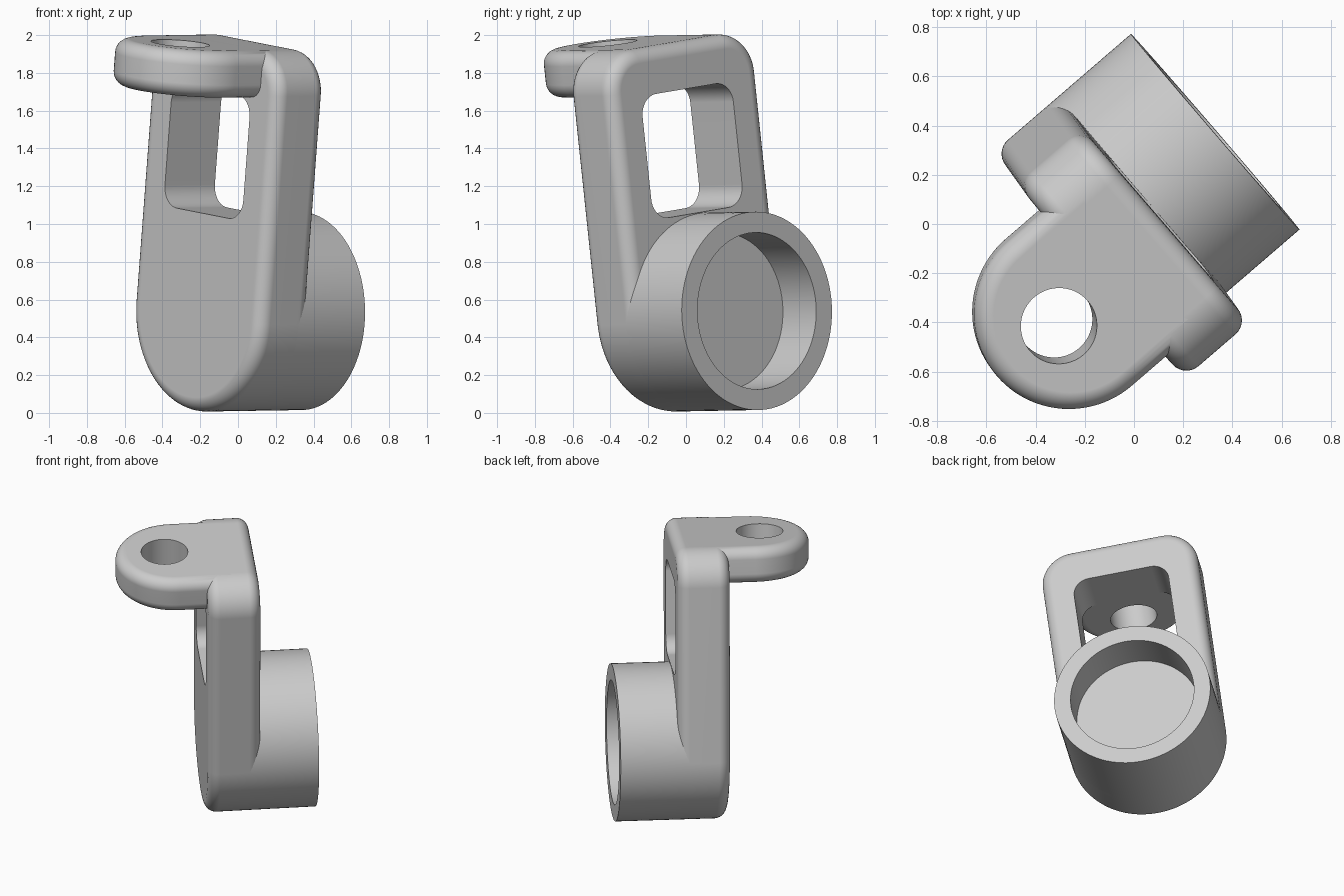
import bpy, bmesh
from math import cos, sin, radians
from mathutils import Matrix, Vector

cube = bpy.data.objects.get("Cube")
if cube:
    bpy.data.objects.remove(cube, do_unlink=True)

# Single grey material
grey = bpy.data.materials.new("plain grey")
grey.use_nodes = True
grey.diffuse_color = (0.6, 0.6, 0.6, 1)
grey.node_tree.nodes["Principled BSDF"].inputs["Base Color"].default_value = grey.diffuse_color

# Tilted frame: u across the plate, a along the cup axis, v up the plate
v = Vector((0.075, -0.105, 1)).normalized()
a = Vector((0.757, 0.652, 0.012))
a = (a - v * a.dot(v)).normalized()
u = a.cross(v)
FRAME = Matrix.Translation((0.33, 0.375, 0.54)) @ Matrix((u, a, v)).transposed().to_4x4()

R = 0.525
BACK, FRONT = -0.386, -0.735
TOP, UNDER = 1.44, 1.19
FILLET = 0.075


def arc(cx, cy, r, start, end, steps):
    angles = [radians(start + (end - start) * i / steps) for i in range(steps + 1)]
    return [Vector((cx + r * cos(t), cy + r * sin(t))) for t in angles]


def circle(cx, cy, r):
    return arc(cx, cy, r, 0, 360, 96)[:-1]


def rounded_box(half, low, high, r):
    pts = []
    for i, (x, y) in enumerate(((half - r, high - r), (r - half, high - r),
                                (r - half, low + r), (half - r, low + r))):
        pts += arc(x, y, r, 90 * i, 90 * i + 90, 10)
    return pts


def inset(outline, d):
    """Move a counter-clockwise outline inward by d, with mitred corners."""
    result = []
    for i, p in enumerate(outline):
        before = (p - outline[i - 1]).normalized()
        after = (outline[(i + 1) % len(outline)] - p).normalized()
        n1, n2 = Vector((-before.y, before.x)), Vector((-after.y, after.x))
        result.append(p + (n1 + n2) * d / (1 + n1.dot(n2)))
    return result


def prism(name, outline, axis, low, high, fillet=0):
    """Stack outlines along local y or z, rounding both cap edges."""
    steps = 7
    layers = [(low, 0), (high, 0)]
    if fillet:
        curve = [radians(90 * i / steps) for i in range(steps + 1)]
        rise = [(fillet * (1 - cos(t)), fillet * (1 - sin(t))) for t in curve]
        layers = [(low + h, d) for h, d in rise] + [(high - h, d) for h, d in reversed(rise)]
    bm = bmesh.new()
    loops = []
    for t, d in layers:
        ring = inset(outline, d)
        loops.append([bm.verts.new((p.x, t, p.y) if axis == "y" else (p.x, p.y, t)) for p in ring])
    bm.faces.new(loops[0])
    bm.faces.new(loops[-1])
    n = len(outline)
    for lower, upper in zip(loops, loops[1:]):
        for i in range(n):
            j = (i + 1) % n
            bm.faces.new((lower[i], lower[j], upper[j], upper[i]))
    bmesh.ops.recalc_face_normals(bm, faces=bm.faces)
    if bm.calc_volume(signed=True) < 0:
        bmesh.ops.reverse_faces(bm, faces=bm.faces)
    mesh = bpy.data.meshes.new(name)
    bm.to_mesh(mesh)
    bm.free()
    mesh.materials.append(grey)
    obj = bpy.data.objects.new(name, mesh)
    obj.matrix_world = FRAME
    bpy.context.collection.objects.link(obj)
    return obj


def cut_opening(obj, cutter):
    """Subtract the cutter from the part and discard it."""
    bpy.context.view_layer.update()
    bpy.context.view_layer.objects.active = obj
    cut = obj.modifiers.new("opening", "BOOLEAN")
    cut.operation, cut.solver, cut.object = "DIFFERENCE", "EXACT", cutter
    bpy.ops.object.modifier_apply(modifier=cut.name)
    bpy.data.objects.remove(cutter, do_unlink=True)


# Upright plate with round foot and window
corner = 0.22
plate_outline = (arc(0, 0, R, 180, 360, 48)
                 + arc(R - corner, TOP - corner, corner, 0, 90, 14)
                 + arc(corner - R, TOP - corner, corner, 90, 180, 14))
plate = prism("upright_plate", plate_outline, "y", FRONT, BACK, FILLET)
cut_opening(plate, prism("window_cutter", rounded_box(0.32, 0.53, UNDER, 0.11), "y", -1, 0))

# Round-ended top flange with bolt hole
half = 0.39
flange_outline = (arc(0, -0.915, half, 180, 360, 48)
                  + [Vector((half, -0.5)), Vector((-half, -0.5))])
flange = prism("top_flange", flange_outline, "z", UNDER, TOP, FILLET)
cut_opening(flange, prism("hole_cutter", circle(0, -0.98, 0.155), "z", 1, 2))

# Rear cup with shallow bore
cup = prism("rear_cup", circle(0, 0, R), "y", BACK - FILLET, 0)
cut_opening(cup, prism("bore_cutter", circle(0, 0, 0.415), "y", -0.27, 0.1))

# Smooth the curved faces, keeping flat caps flat
for part in (plate, flange, cup):
    part.select_set(True)
bpy.ops.object.shade_smooth_by_angle(angle=radians(30))
for part in (plate, flange, cup):
    part.modifiers.new("flat caps", "WEIGHTED_NORMAL").keep_sharp = True
